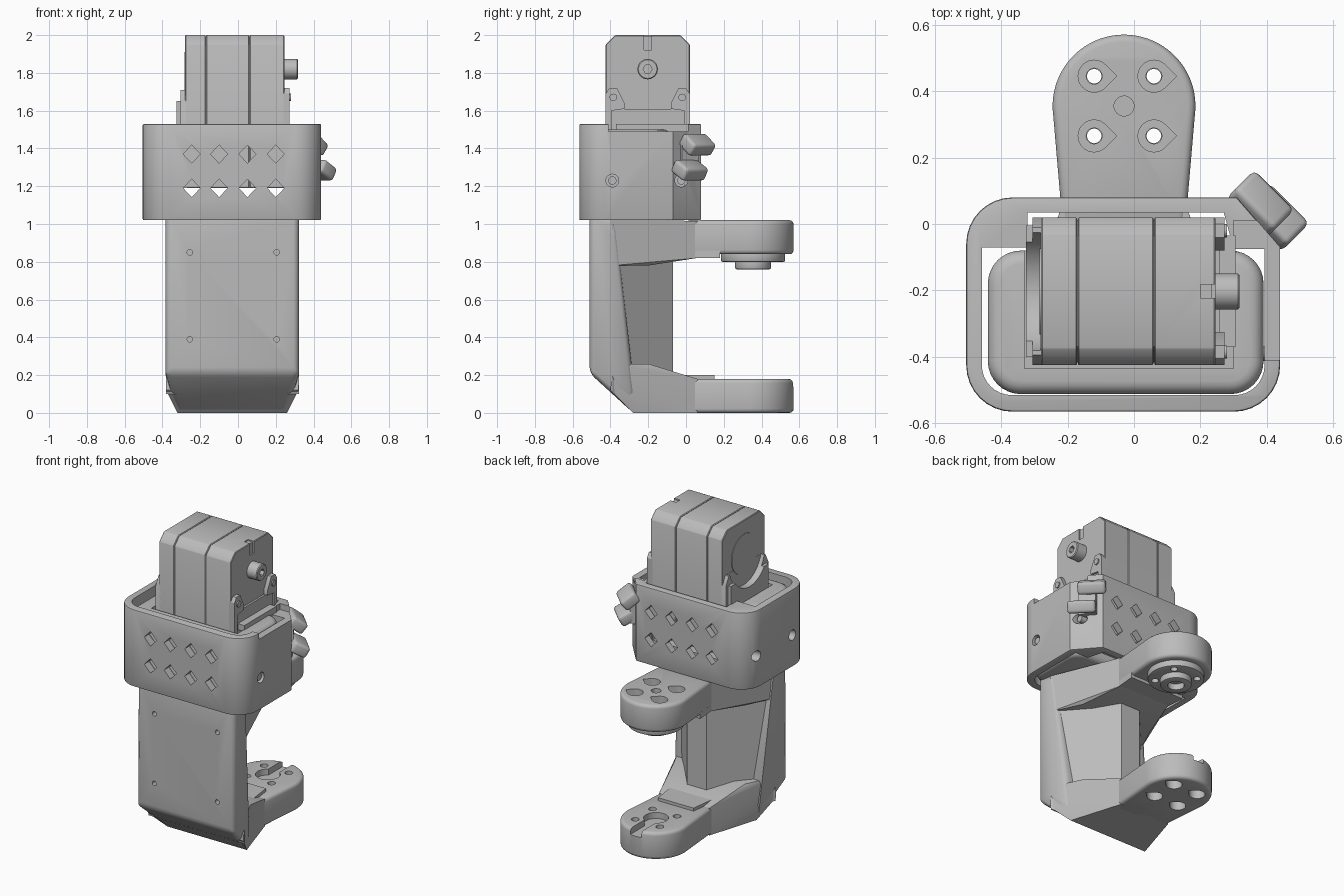
import bpy, bmesh, math
from mathutils import Vector, Matrix

if bpy.data.objects.get("Cube"):
    bpy.data.objects.remove(bpy.data.objects["Cube"], do_unlink=True)

grey = bpy.data.materials.new("plain grey")
grey.use_nodes = True
grey.diffuse_color = (0.5, 0.5, 0.5, 1)
grey.node_tree.nodes["Principled BSDF"].inputs["Base Color"].default_value = (0.5, 0.5, 0.5, 1)

MID = -0.03          # centre line of the bracket
HEAD = 0.355         # y centre of the arm heads
AXES = {"x": lambda a, b, c: (c, a, b), "y": lambda a, b, c: (a, c, b), "z": lambda a, b, c: (a, b, c)}


def finish(name, bm):
    bmesh.ops.recalc_face_normals(bm, faces=bm.faces)
    mesh = bpy.data.meshes.new(name)
    bm.to_mesh(mesh)
    bm.free()
    mesh.materials.append(grey)
    ob = bpy.data.objects.new(name, mesh)
    bpy.context.collection.objects.link(ob)
    return ob


def prism(name, outline, lo, hi, axis="z"):
    bm = bmesh.new()
    ends = [[bm.verts.new(AXES[axis](a, b, c)) for a, b in outline] for c in (lo, hi)]
    n = len(outline)
    bm.faces.new(ends[0])
    bm.faces.new(ends[1])
    for i in range(n):
        j = (i + 1) % n
        bm.faces.new((ends[0][i], ends[0][j], ends[1][j], ends[1][i]))
    return finish(name, bm)


def hull(name, points):
    bm = bmesh.new()
    for p in points:
        bm.verts.new(p)
    bmesh.ops.convex_hull(bm, input=bm.verts)
    bmesh.ops.dissolve_limit(bm, angle_limit=0.02, verts=bm.verts, edges=bm.edges)
    return finish(name, bm)


def sym(rows):
    return [(MID + s * w, y, z) for w, y, z in rows for s in (-1, 1)]


def circle(a, b, r, start=0, end=360, n=32):
    full = end - start == 360
    steps = n if full else n + 1
    return [(a + r * math.cos(t), b + r * math.sin(t))
            for t in (math.radians(start + (end - start) * i / n) for i in range(steps))]


def rect(a0, a1, b0, b1):
    return [(a0, b0), (a1, b0), (a1, b1), (a0, b1)]


def rounded(corners, n=8):
    # outline from (a, b, radius) corners, each rounded by a quadratic arc
    out = []
    for i, (a, b, r) in enumerate(corners):
        p = Vector((a, b))
        if not r:
            out.append((a, b))
            continue
        q0 = p + (Vector(corners[i - 1][:2]) - p).normalized() * r
        q1 = p + (Vector(corners[(i + 1) % len(corners)][:2]) - p).normalized() * r
        c = q0 + q1 - p
        for k in range(n + 1):
            t = math.pi / 2 * k / n
            out.append(tuple(c + (q0 - c) * math.cos(t) + (q1 - c) * math.sin(t)))
    return out


def apply(ob, mod):
    bpy.context.view_layer.objects.active = ob
    bpy.ops.object.modifier_apply(modifier=mod.name)


def bevel(ob, width, segments=3, angle=35):
    m = ob.modifiers.new("Bevel", "BEVEL")
    m.width, m.segments, m.angle_limit = width, segments, math.radians(angle)
    apply(ob, m)
    return ob


def cut(ob, *cutters):
    for c in cutters:
        m = ob.modifiers.new("Cut", "BOOLEAN")
        m.object, m.operation, m.solver = c, "DIFFERENCE", "EXACT"
        apply(ob, m)
    return ob


helpers = []


def cutter(*args):
    ob = prism("cutter", *args)
    ob.hide_render = True
    helpers.append(ob)
    return ob


# Spine: broad front shell with a wedge rib behind it
spine = bevel(hull("spine_front", sym([(.353, -.51, .21), (.353, -.51, 1.06), (.353, -.38, .2),
                                       (.353, -.38, 1.06), (.29, -.28, 0), (.31, -.27, .1)])), .03)
cut(spine, *[cutter(circle(x, z, .015, 0, 360, 12), -.6, -.47, "y") for x in (-.255, .205) for z in (.39, .85)])
prism("spine_rib", [(MID - .352, -.39), (MID + .352, -.39), (MID + .07, -.07), (MID - .07, -.07)], .1, 1.0)

# Flares between the spine and the two arms
hull("upper_flare", sym([(.35, -.4, 1.03), (.185, .06, 1.015), (.185, .06, .82), (.23, -.13, .82),
                         (.26, -.2, .78), (.35, -.39, .78)]))
hull("lower_flare", sym([(.35, -.39, .26), (.26, -.2, .26), (.23, -.14, .2), (.185, .06, .18),
                         (.185, .06, 0), (.29, -.28, 0), (.35, -.4, .12)]))
prism("lower_step", [(MID - .17, -.16), (MID + .17, -.16), (MID + .13, .15), (MID - .13, .15)], .1, .2)

# Arms with teardrop counterbored screw holes
arm_plan = [(MID - .185, 0), (MID + .185, 0)] + circle(MID, HEAD, .215, -8, 188, 40)
upper_arm = bevel(prism("upper_arm", arm_plan, .84, 1.02), .022)
lower_arm = bevel(prism("lower_arm", arm_plan, 0, .18), .022)
for x in (MID - .09, MID + .09):
    for y in (HEAD - .09, HEAD + .09):
        drop = circle(x, y, .048, 45, 315, 24) + [(x + .068, y)]
        hole = cutter(circle(x, y, .024, 0, 360, 20), -.1, 1.2)
        cut(upper_arm, hole, cutter(drop, .97, 1.1))
        cut(lower_arm, hole, cutter(drop, -.1, .06))
cut(upper_arm, cutter(circle(MID, HEAD, .03), .99, 1.1))
cut(lower_arm, cutter(circle(MID, HEAD, .075), .14, .3),
    cutter(rect(MID - .04, MID + .04, HEAD, .7), .14, .3))
prism("upper_neck", [(MID - .185, 0), (MID + .185, 0), (MID + .2, .18), (MID - .2, .18)], .82, .86)

# Bearing discs under the upper arm
disc = bevel(prism("bearing_disc", circle(MID, HEAD, .17, 0, 360, 48), .8, .86), .008, 2)
boss = bevel(prism("bearing_boss", circle(MID, HEAD, .095, 0, 360, 40), .76, .82), .008, 2)
for i in range(4):
    t = math.pi / 4 + i * math.pi / 2
    cut(disc, cutter(circle(MID + .127 * math.cos(t), HEAD + .127 * math.sin(t), .022, 0, 360, 16), .7, 1.2))
cut(boss, cutter(circle(MID, HEAD, .05), .7, .8))

# Collar sleeve around the motor cradle
collar = prism("collar", rounded([(-.505, -.565, .14), (.44, -.565, .14), (.44, -.07, 0),
                                  (.31, .08, 0), (-.505, .08, .14)]), 1.02, 1.53)
bevel(collar, .008, 2, 60)
cut(collar, cutter(rounded([(-.458, -.515, .09), (.393, -.515, .09), (.393, -.075, 0), (.3, -.075, 0),
                            (.27, .035, 0), (-.32, .035, 0), (-.32, -.07, 0), (-.458, -.07, 0)]), .9, 1.7),
    cutter(rect(-.41, .01, 1.49, 1.7), .3, .6, "x"))
cradle = bevel(prism("motor_cradle", rounded([(-.44, -.512, .1), (.39, -.512, .1), (.39, -.08, .1),
                                              (-.44, -.08, .1)]), 1.035, 1.5), .04, 4, 50)
cut(cradle, cutter(rect(-.33, .3, -.435, .2), 1.1, 1.8))

# Diamond windows through front and back, screw holes through the sides
for x in (-.245, -.1, .05, .2):
    for z in (1.19, 1.37):
        diamond = cutter([(x - .045, z), (x, z - .048), (x + .045, z), (x, z + .048)], -.8, .3, "y")
        cut(collar, diamond)
        cut(cradle, diamond)
for y in (-.39, -.025):
    cut(collar, cutter(circle(y, 1.23, .034, 0, 360, 20), -.8, .8, "x"))
    screw = prism("collar_screw", circle(y, 1.23, .022, 0, 360, 16), .33, .405 if y > -.1 else .43, "x")

# Motor body in three stacked sections with thin seams
def body(inset):
    a, b, t = -.425 + inset, .02 - inset, 2 - inset
    return [(a, 1.19), (b, 1.19), (b, t - .05), (b - .05, t), (a + .05, t), (a, t - .05)]


prism("motor_core", body(.008), -.27, .235, "x")
notch = cutter(rect(-.222, -.182, 1.92, 2.1), .2, .4, "x")
for name, x0, x1 in (("motor_back", -.28, -.171), ("motor_middle", -.169, .059), ("motor_front", .061, .245)):
    section = bevel(prism(name, body(0), x0, x1, "x"), .004, 1, 30)
    if name == "motor_front":
        cut(section, notch)

# Motor shaft and its face ring
shaft = bevel(prism("motor_shaft", circle(-.203, 1.82, .054), .23, .318, "x"), .005, 1)
cut(shaft, cutter(circle(-.203, 1.82, .024, 0, 360, 6), .27, .4, "x"))

# Corner brackets and connector on the shaft side
for name, y, s in (("bracket_front", -.425, 1), ("bracket_back", .02, -1)):
    outline = [(y, 1.2), (y + s * .03, 1.2), (y + s * .03, 1.6), (y + s * .1, 1.61), (y + s * .1, 1.64),
               (y + s * .06, 1.72), (y + s * .02, 1.72), (y, 1.69)]
    prism(name, outline, .23, .272, "x")
    prism(name + "_screw", circle(y + s * .04, 1.67, .02, 0, 360, 16), .25, .28, "x")
prism("connector", rect(-.37, -.035, 1.49, 1.53), .23, .305, "x")
prism("connector_back", rect(-.395, -.01, 1.3, 1.61), .23, .258, "x")

# Saddle and round cap on the opposite end
saddle = prism("end_saddle", [(-.425, 1.19), (.02, 1.19), (.02, 1.65), (-.01, 1.71), (-.395, 1.71),
                              (-.425, 1.65)], -.305, -.27, "x")
pad = prism("end_pad", rect(-.4, -.005, 1.19, 1.65), -.325, -.3, "x")
for part in (saddle, pad):
    cut(part, cutter(circle(-.203, 1.76, .185, 0, 360, 48), -.5, -.281, "x"))
prism("end_cap", circle(-.203, 1.78, .13, 0, 360, 48), -.284, -.27, "x")

# Clasp hooks on the chamfered corner, drooping outward
for name, pos, droop in (("clasp_upper", (.38, .06, 1.42), 38), ("clasp_lower", (.425, .02, 1.285), 30)):
    hook = bevel(prism(name, rect(-.055, .055, -.085, .085), -.038, .038), .018, 3)
    hook.data.transform(Matrix.Translation(pos) @ Matrix.Rotation(math.radians(45), 4, "Z")
                        @ Matrix.Rotation(math.radians(droop), 4, "Y"))
hull("clasp_root", [(x, y, z) for x, y in ((.31, .04), (.36, .07), (.42, -.02), (.39, -.04)) for z in (1.25, 1.44)])

for ob in helpers:
    bpy.data.objects.remove(ob, do_unlink=True)

bpy.ops.object.select_all(action="DESELECT")
for ob in bpy.context.scene.objects:
    if ob.type == "MESH":
        ob.select_set(True)
        bpy.context.view_layer.objects.active = ob
bpy.ops.object.shade_smooth_by_angle(angle=math.radians(32))
